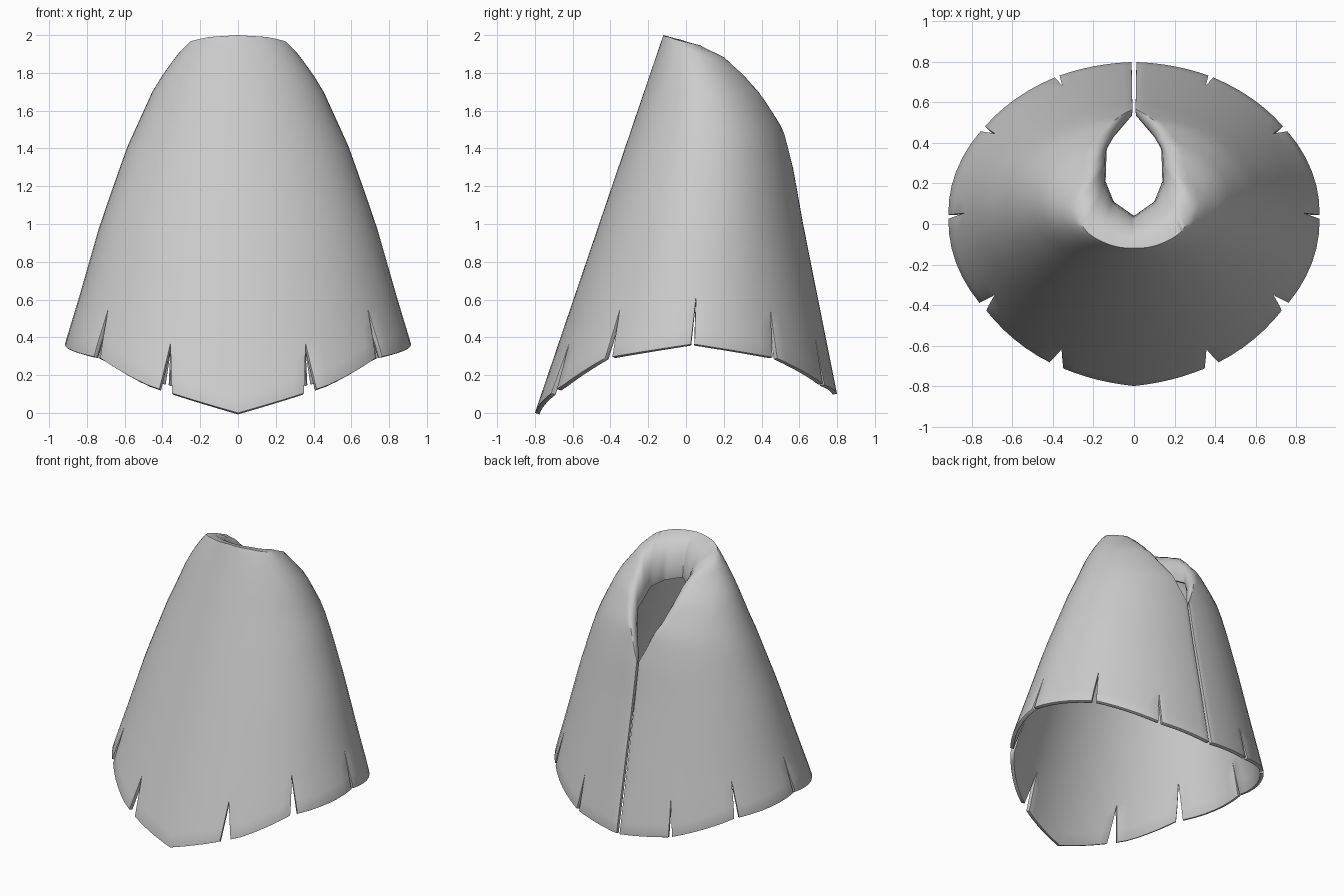
import bpy, bmesh
from math import sin, cos, pi, radians

cube = bpy.data.objects.get("Cube")
if cube:
    bpy.data.objects.remove(cube)


def table(points, t):
    """Piecewise linear lookup."""
    if t <= points[0][0]:
        return points[0][1]
    for (a, u), (b, v) in zip(points, points[1:]):
        if t <= b:
            return u + (v - u) * (t - a) / (b - a)
    return points[-1][1]


# Body profiles by height: front depth, back depth, half width
FRONT = [(0, -0.8), (2, -0.12)]
BACK = [(0.1, 0.8), (0.6, 0.7), (1, 0.62), (1.28, 0.57), (1.5, 0.52),
        (1.7, 0.42), (1.9, 0.25), (2, 0.1)]
WIDTH = [(0, 1.01), (0.37, 0.915), (0.6, 0.845), (1, 0.73), (1.4, 0.59),
         (1.73, 0.44), (1.9, 0.32), (1.97, 0.25), (2, 0.2)]

# Edge heights by angle, measured from the front round to the back
HEM = [(0, 0), (22, 0.11), (30, 0.15), (51, 0.29), (90, 0.365), (128, 0.29),
       (157, 0.15), (180, 0.1)]
RIDGE = [(0, 2), (45, 1.99), (90, 1.96), (120, 1.9), (140, 1.8), (155, 1.68),
         (170, 1.5), (180, 1.28)]

# Inner neck lip by angle
LIP_X = [(0, 0), (45, 0.1), (90, 0.14), (140, 0.135), (160, 0.1), (180, 0.006)]
LIP_Y = [(0, 0.04), (45, 0.11), (90, 0.21), (140, 0.37), (160, 0.43), (180, 0.54)]
LIP_Z = [(0, 1.72), (90, 1.68), (140, 1.58), (160, 1.48), (180, 1.22)]

# Slits in the hem and the back opening
SLITS = [0, 23, 53, 90, 127, 157, 179.3]
HALF_GAP = [0, 2.2, 1.8, 0.8, 1.2, 0.8, 0]
SLIT_HEIGHT = 0.25
FLAP_ROWS, BODY_ROWS, LIP_ROWS = 3, 14, 5


def body_point(angle, z):
    a = radians(angle)
    f, b = table(FRONT, z), table(BACK, z)
    return (table(WIDTH, z) * sin(a), (f + b) / 2 - (b - f) / 2 * cos(a), z)


def column(angle_at, base):
    """Points from the hem up to the ridge and over into the neck."""
    pts = []
    for r in range(FLAP_ROWS):
        t = r / FLAP_ROWS
        angle = angle_at(t)
        pts.append(body_point(angle, table(HEM, angle) + SLIT_HEIGHT * t))
    low, high = table(HEM, base) + SLIT_HEIGHT, table(RIDGE, base)
    for r in range(BODY_ROWS + 1):
        t = r / BODY_ROWS
        t = 1 - (1 - t) ** 1.3
        pts.append(body_point(base, low + (high - low) * t))
    x, y, z = pts[-1]
    lx, ly, lz = (table(p, base) for p in (LIP_X, LIP_Y, LIP_Z))
    for r in range(1, LIP_ROWS + 1):
        a = r / LIP_ROWS * pi / 2
        pts.append((x + (lx - x) * sin(a), y + (ly - y) * sin(a),
                    z + (lz - z) * (1 - cos(a))))
    return pts


# One half of the cloak, panel by panel
bm = bmesh.new()
for i in range(len(SLITS) - 1):
    a, b = SLITS[i], SLITS[i + 1]
    steps = 8 if b > 170 else 6
    cols = []
    for c in range(steps + 1):
        u = c / steps

        def angle_at(t, u=u):
            left = a + HALF_GAP[i] * (1 - t)
            right = b - HALF_GAP[i + 1] * (1 - t)
            return left + (right - left) * u
        cols.append([bm.verts.new(p) for p in column(angle_at, a + (b - a) * u)])
    for p, q in zip(cols, cols[1:]):
        for r in range(len(p) - 1):
            bm.faces.new((p[r], q[r], q[r + 1], p[r + 1]))
bmesh.ops.remove_doubles(bm, verts=bm.verts[:], dist=0.0005)
mesh = bpy.data.meshes.new("cloak")
bm.to_mesh(mesh)
bm.free()
cloak = bpy.data.objects.new("cloak", mesh)
bpy.context.collection.objects.link(cloak)

# Cloth colour
mat = bpy.data.materials.new("light_grey_cloth")
mat.use_nodes = True
colour = (0.6, 0.6, 0.6, 1)
mat.diffuse_color = colour
mat.node_tree.nodes["Principled BSDF"].inputs["Base Color"].default_value = colour
mesh.materials.append(mat)

# Other half, cloth thickness and softened edges
mirror = cloak.modifiers.new("mirror", "MIRROR")
mirror.merge_threshold = 0.001
solid = cloak.modifiers.new("thickness", "SOLIDIFY")
solid.thickness = 0.025
solid.offset = -1
bevel = cloak.modifiers.new("soft_edges", "BEVEL")
bevel.width = 0.009
bevel.segments = 2
bevel.limit_method = "ANGLE"
bevel.angle_limit = radians(60)

bpy.ops.object.select_all(action="DESELECT")
cloak.select_set(True)
bpy.context.view_layer.objects.active = cloak
bpy.ops.object.shade_smooth_by_angle(angle=radians(50))
